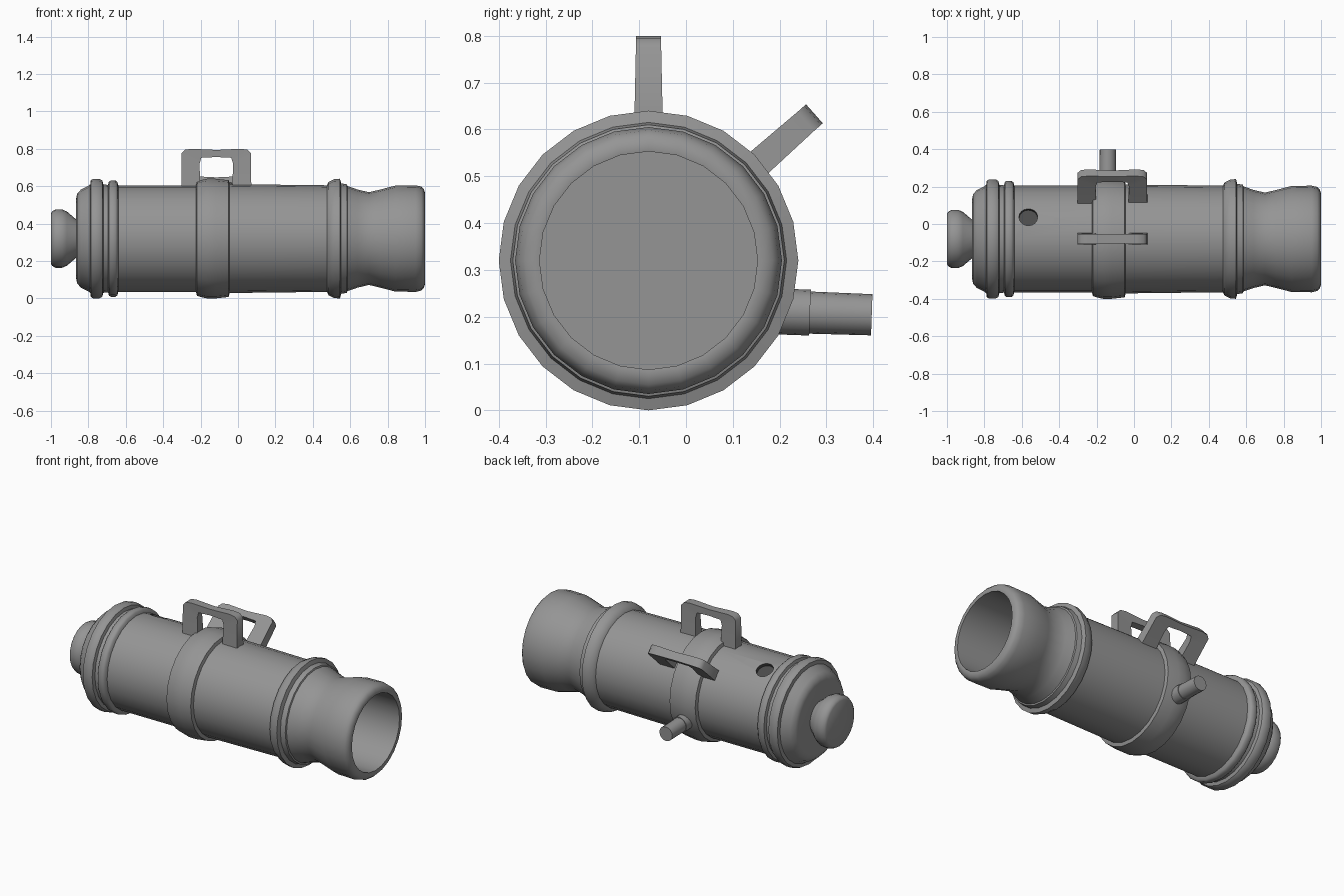
import bpy, bmesh
from math import sin, cos, pi, radians
from mathutils import Matrix, Vector

if "Cube" in bpy.data.objects:
    bpy.data.objects.remove(bpy.data.objects["Cube"])

AXIS = Vector((0, -0.08, 0.32))   # barrel centreline
SIDES = 24


def material(name, v):
    mat = bpy.data.materials.new(name)
    mat.diffuse_color = (v, v, v, 1)
    mat.use_nodes = True
    mat.node_tree.nodes["Principled BSDF"].inputs["Base Color"].default_value = mat.diffuse_color
    return mat


IRON = material("dark_iron", 0.30)
HOLE = material("vent_black", 0.07)


def finish(name, bm, angle=40, mat=IRON):
    bmesh.ops.remove_doubles(bm, verts=bm.verts, dist=1e-5)
    bmesh.ops.recalc_face_normals(bm, faces=bm.faces)
    me = bpy.data.meshes.new(name)
    bm.to_mesh(me)
    bm.free()
    me.materials.append(mat)
    ob = bpy.data.objects.new(name, me)
    bpy.context.collection.objects.link(ob)
    smooth(me, angle)
    return ob


def smooth(me, angle):
    me.shade_smooth()
    me.set_sharp_from_angle(angle=radians(angle))


def lathe(name, profile, place, sides=SIDES, mat=IRON):
    """Revolve (along, radius) points round local x; ends are capped."""
    bm = bmesh.new()
    rings = [[bm.verts.new(place @ Vector((x, r * sin(2 * pi * i / sides), r * cos(2 * pi * i / sides))))
              for i in range(sides)] for x, r in profile]
    for a, b in zip(rings, rings[1:]):
        for i in range(sides):
            j = (i + 1) % sides
            bm.faces.new((a[i], a[j], b[j], b[i]))
    bm.faces.new(rings[0])
    bm.faces.new(rings[-1])
    return finish(name, bm, 40, mat)


def around(deg):
    """Roll about the barrel axis, clockwise from straight up."""
    return Matrix.Translation(AXIS) @ Matrix.Rotation(-radians(deg), 4, 'X')


# Barrel: breech, rings, central band, flared muzzle, then back down the bore
barrel = lathe("barrel", [
    (-.865, .10), (-.865, .215), (-.86, .24), (-.84, .262), (-.80, .282), (-.79, .29),
    (-.787, .312), (-.775, .319), (-.74, .319), (-.725, .31), (-.72, .29), (-.695, .287),
    (-.69, .305), (-.68, .311), (-.655, .311), (-.645, .303), (-.64, .285),
    (-.225, .285), (-.22, .305), (-.20, .312), (-.165, .32), (-.12, .32), (-.05, .312),
    (-.045, .291), (.475, .285), (.485, .303), (.515, .318), (.545, .32), (.552, .295),
    (.582, .29), (.585, .281), (.64, .262), (.70, .248), (.76, .262), (.84, .283),
    (.95, .285), (.98, .278), (.993, .265), (1.0, .245), (.998, .233), (-.68, .233)],
    Matrix.Translation(AXIS))

# Knob at the breech end
lathe("breech_knob", [
    (-1.0, .135), (-.992, .147), (-.975, .156), (-.94, .156), (-.915, .145),
    (-.868, .105), (-.855, .10)], Matrix.Translation(AXIS))

# Dark vent hole sunk into the barrel, midway between the handles
to_up = Matrix.Rotation(-pi / 2, 4, 'Y')      # local x -> up
cutter = lathe("vent_cutter", [(.262, .05), (.4, .05)],
               around(24.5) @ Matrix.Translation((-.565, 0, 0)) @ to_up, 16, HOLE)
cutter.hide_render = True
barrel.data.materials.append(HOLE)
mod = barrel.modifiers.new("vent", 'BOOLEAN')
mod.object = cutter
mod.solver = 'EXACT'
mod.material_mode = 'TRANSFER'
bpy.context.view_layer.objects.active = barrel
bpy.ops.object.modifier_apply(modifier=mod.name)
bpy.data.objects.remove(cutter)
smooth(barrel.data, 40)

# Two lifting handles: half outline (x from middle, height, half thickness), mirrored
HALF = [(0, .474, .024), (.13, .48, .027), (.167, .475, .027), (.186, .455, .027), (.187, .27, .031),
        (.085, .27, .031), (.09, .40, .024), (.08, .432, .024), (0, .436, .024)]
for name, deg, drop in (("top_handle", 0, 0), ("side_handle", 48.5, .007)):
    m = around(deg) @ Matrix.Translation((-.116, 0, -drop))
    bm = bmesh.new()
    n = len(HALF)
    for s in (1, -1):
        f, b = [[bm.verts.new(m @ Vector((s * x, e * t, z))) for x, z, t in HALF] for e in (-1, 1)]
        for i in range(n - 1):
            bm.faces.new((f[i], f[i + 1], b[i + 1], b[i]))
        # front and back: strips between outer and inner outline
        for v in (f, b):
            bm.faces.new((v[0], v[1], v[7], v[8]))
            bm.faces.new((v[1], v[2], v[3], v[6], v[7]))
            bm.faces.new((v[3], v[4], v[5], v[6]))
    finish(name, bm, 50)

# Trunnion peg with a collar, on the back side only
lathe("trunnion", [(.155, .049), (.265, .049), (.265, .045), (.397, .044)],
      Matrix.Translation((-.14, 0, .218)) @ Matrix.Rotation(radians(-2), 4, 'X')
      @ Matrix.Rotation(pi / 2, 4, 'Z'), 16)
